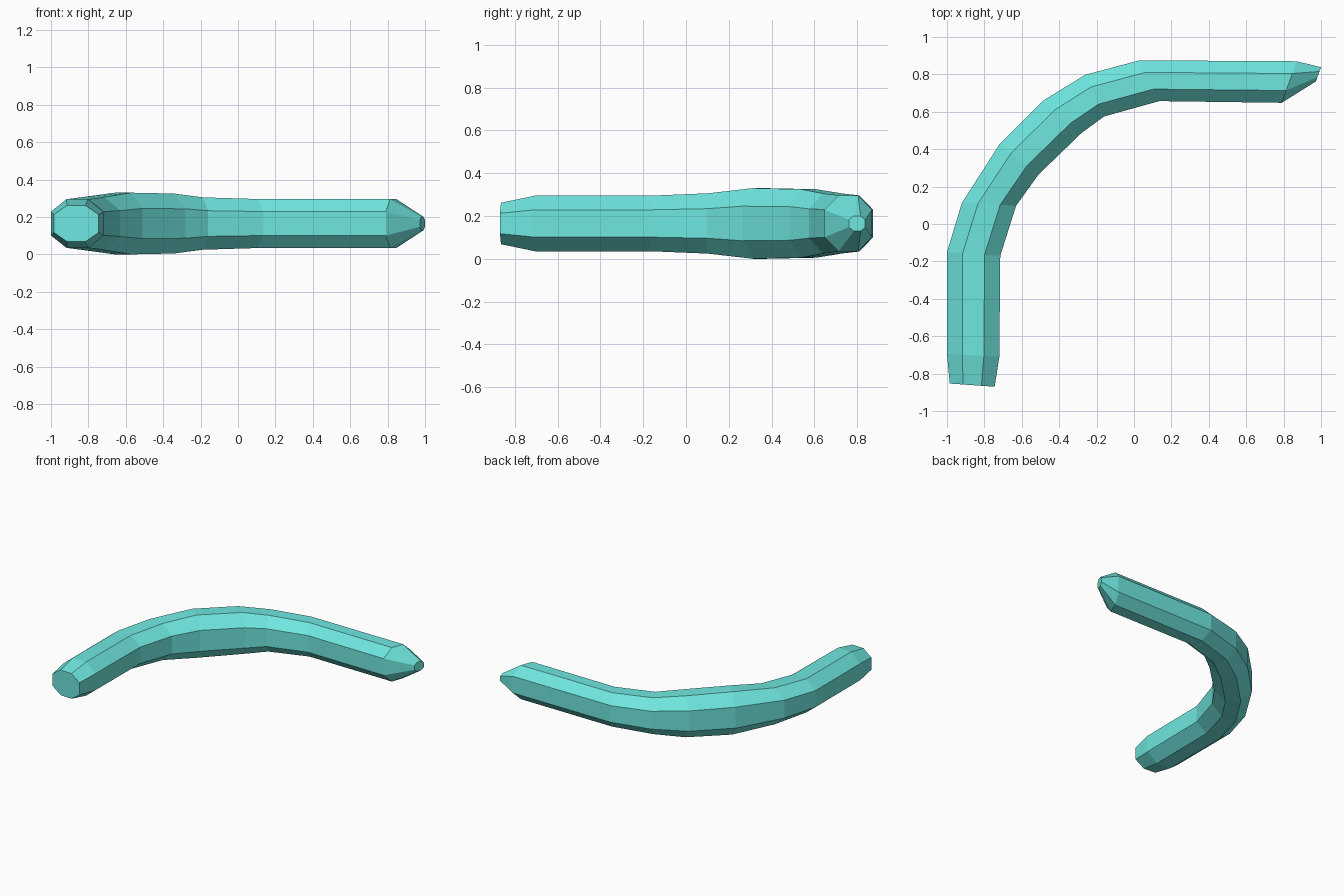
import bpy, bmesh
from mathutils import Vector

if "Cube" in bpy.data.objects:
    bpy.data.objects.remove(bpy.data.objects["Cube"])

# Rings along the bent bar: outer x, y / inner x, y / half height
RINGS = [
    (-0.985, -0.853, -0.745, -0.870, 0.097),
    (-1.000, -0.695, -0.720, -0.710, 0.130),
    (-1.000, -0.150, -0.715, -0.170, 0.130),
    (-0.920, 0.113, -0.630, 0.098, 0.141),
    (-0.720, 0.425, -0.510, 0.265, 0.165),
    (-0.485, 0.660, -0.280, 0.487, 0.160),
    (-0.260, 0.798, -0.160, 0.575, 0.140),
    (0.030, 0.875, 0.135, 0.657, 0.131),
    (0.870, 0.870, 0.790, 0.648, 0.131),
    (1.000, 0.838, 0.972, 0.762, 0.036),
]
# Octagon section: across, up
SECTION = [(1, 0.49), (0.41, 1), (-0.41, 1), (-1, 0.49),
           (-1, -0.49), (-0.41, -1), (0.41, -1), (1, -0.49)]
MID_Z = 0.165

bm = bmesh.new()
loops = []
for ox, oy, ix, iy, h in RINGS:
    outer, inner = Vector((ox, oy, MID_Z)), Vector((ix, iy, MID_Z))
    mid, half = (outer + inner) / 2, (outer - inner) / 2
    loops.append([bm.verts.new(mid + half * s + Vector((0, 0, h * t)))
                  for s, t in SECTION])

# Side walls and flat end caps
for a, b in zip(loops, loops[1:]):
    for i in range(8):
        j = (i + 1) % 8
        bm.faces.new((a[i], a[j], b[j], b[i]))
bm.faces.new(loops[0])
bm.faces.new(loops[-1])
bmesh.ops.recalc_face_normals(bm, faces=bm.faces)

mesh = bpy.data.meshes.new("bent_bar")
bm.to_mesh(mesh)
bm.free()
bar = bpy.data.objects.new("bent_bar", mesh)
bpy.context.collection.objects.link(bar)

# Turquoise colour
mat = bpy.data.materials.new("turquoise")
mat.diffuse_color = (0.16, 0.80, 0.74, 1)
mat.use_nodes = True
mat.node_tree.nodes["Principled BSDF"].inputs["Base Color"].default_value = mat.diffuse_color
mesh.materials.append(mat)
